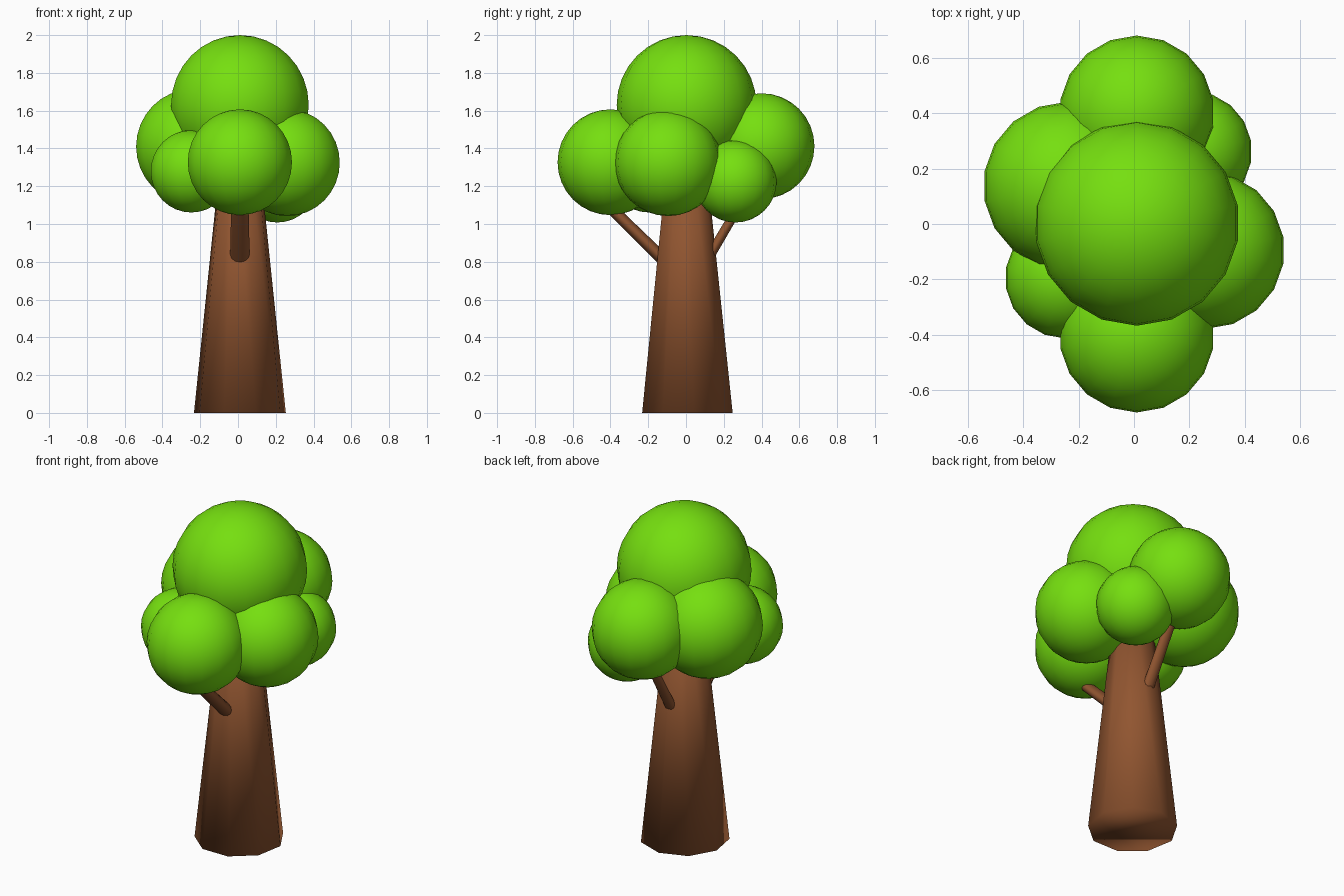
import bpy
from mathutils import Vector

if "Cube" in bpy.data.objects:
    bpy.data.objects.remove(bpy.data.objects["Cube"])


def material(name, color):
    m = bpy.data.materials.new(name)
    m.diffuse_color = (*color, 1)
    m.use_nodes = True
    m.node_tree.nodes["Principled BSDF"].inputs["Base Color"].default_value = m.diffuse_color
    return m


GREEN = material("leaf_green", (0.18, 0.74, 0.005))
BROWN = material("bark_brown", (0.285, 0.092, 0.030))


def finish(name, mat):
    ob = bpy.context.object
    ob.name = name
    ob.data.materials.append(mat)
    for p in ob.data.polygons:
        p.use_smooth = True
    return ob


# Leaf clumps: name, centre, radius
CLUMPS = [
    ("crown_leaves", (0.01, 0.003, 1.63), 0.37),
    ("front_leaves", (0.01, -0.40, 1.327), 0.28),
    ("back_leaves", (0.01, 0.40, 1.412), 0.28),
    ("left_leaves", (-0.24, 0.137, 1.41), 0.304),
    ("right_leaves", (0.26, -0.095, 1.325), 0.283),
    ("back_right_leaves", (0.208, 0.262, 1.226), 0.218),
    ("front_left_leaves", (-0.247, -0.195, 1.279), 0.218),
]
for name, centre, radius in CLUMPS:
    bpy.ops.mesh.primitive_uv_sphere_add(segments=18, ring_count=16,
                                         radius=radius, location=centre)
    finish(name, GREEN)

# Tapered nine-sided trunk, running up into the leaves
H = 1.45
bpy.ops.mesh.primitive_cone_add(vertices=9, radius1=0.247, radius2=0.094,
                                depth=H, location=(0.01, 0, H / 2))
finish("trunk", BROWN)


# Branches: oval rods from inside the trunk to inside a leaf clump
def branch(name, start, end, width, thickness):
    a, b = Vector(start), Vector(end)
    d = b - a
    bpy.ops.mesh.primitive_cone_add(vertices=12, radius1=1, radius2=0.85,
                                    depth=d.length, location=(a + b) / 2)
    ob = finish(name, BROWN)
    ob.rotation_euler = (Vector((0, 0, 1)).rotation_difference(d)).to_euler()
    ob.scale = (width, thickness, 1)


branch("front_branch", (0.01, -0.08, 0.773), (0.01, -0.45, 1.135), 0.053, 0.034)
branch("back_branch", (0.01, 0.09, 0.772), (0.01, 0.32, 1.16), 0.036, 0.027)
